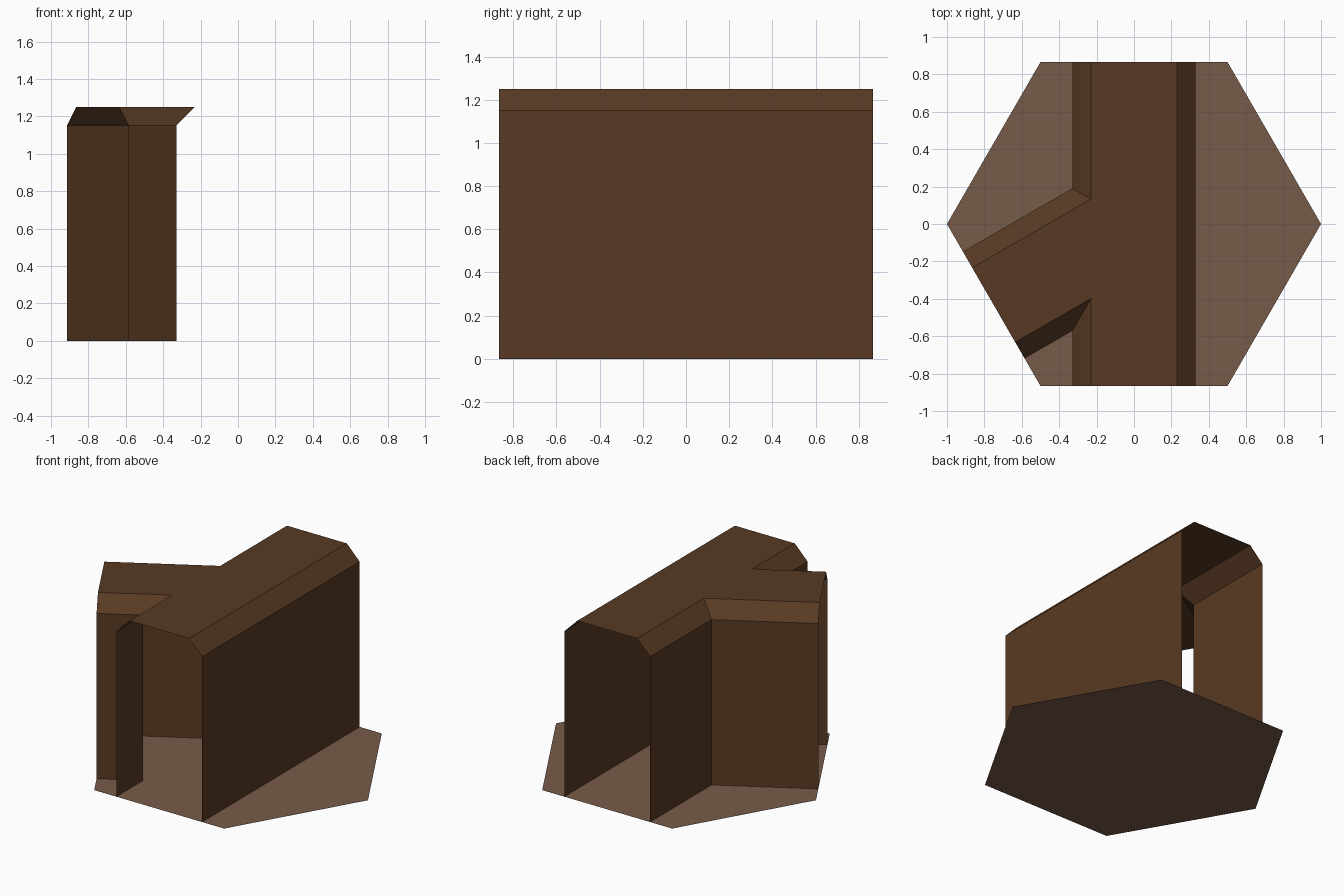
import bpy
import bmesh
from math import cos, sin, radians, sqrt

if "Cube" in bpy.data.objects:
    bpy.data.objects.remove(bpy.data.objects["Cube"])

APOTHEM = sqrt(3) / 2           # hexagon centre to side
BASE_W, TOP_W = 0.33, 0.23      # half widths of the wall and of the flat roof
EAVE_Z, ROOF_Z = 1.15, 1.25


def material(name, rgb):
    m = bpy.data.materials.new(name)
    m.diffuse_color = (*rgb, 1)
    m.use_nodes = True
    m.node_tree.nodes["Principled BSDF"].inputs["Base Color"].default_value = m.diffuse_color
    return m


def make_object(name, bm, mat):
    mesh = bpy.data.meshes.new(name)
    bm.to_mesh(mesh)
    bm.free()
    mesh.materials.append(mat)
    obj = bpy.data.objects.new(name, mesh)
    bpy.context.collection.objects.link(obj)
    return obj


def outlines(w):
    """Plan lines of the Y-shaped passage at half width w:
    right side, front-left side, back-left side (counter-clockwise)."""
    dx, dy = -cos(radians(30)), -sin(radians(30))   # branch direction
    nx, ny = dy, -dx                                # across the branch

    def branch_side(s):
        corner = (-w, (s * w + nx * w) / ny)
        end = (dx * APOTHEM + nx * w * s, dy * APOTHEM + ny * w * s)
        return corner, end

    back_corner, back_end = branch_side(1)
    front_corner, front_end = branch_side(-1)
    return [[(w, -APOTHEM), (w, APOTHEM)],
            [(-w, APOTHEM), back_corner, back_end],
            [front_end, front_corner, (-w, -APOTHEM)]]


wood = material("dark brown wall", (0.098, 0.042, 0.017))
ground = material("light brown floor", (0.182, 0.105, 0.066))

# Hexagonal floor tile
bm = bmesh.new()
bm.faces.new([bm.verts.new((cos(radians(60 * i)), sin(radians(60 * i)), 0))
              for i in range(6)])
make_object("hex_floor", bm, ground)

# Open-ended passage shell: upright walls, sloped eaves and flat roof
bm = bmesh.new()
levels = [(BASE_W, 0), (BASE_W, EAVE_Z), (TOP_W, ROOF_Z)]
rings = [[[bm.verts.new((x, y, z)) for x, y in line] for line in outlines(w)]
         for w, z in levels]
for low, high in zip(rings, rings[1:]):
    for a, b in zip(low, high):
        for i in range(len(a) - 1):
            bm.faces.new((a[i], a[i + 1], b[i + 1], b[i]))
bm.faces.new([v for line in rings[-1] for v in line])
make_object("passage_shell", bm, wood)
